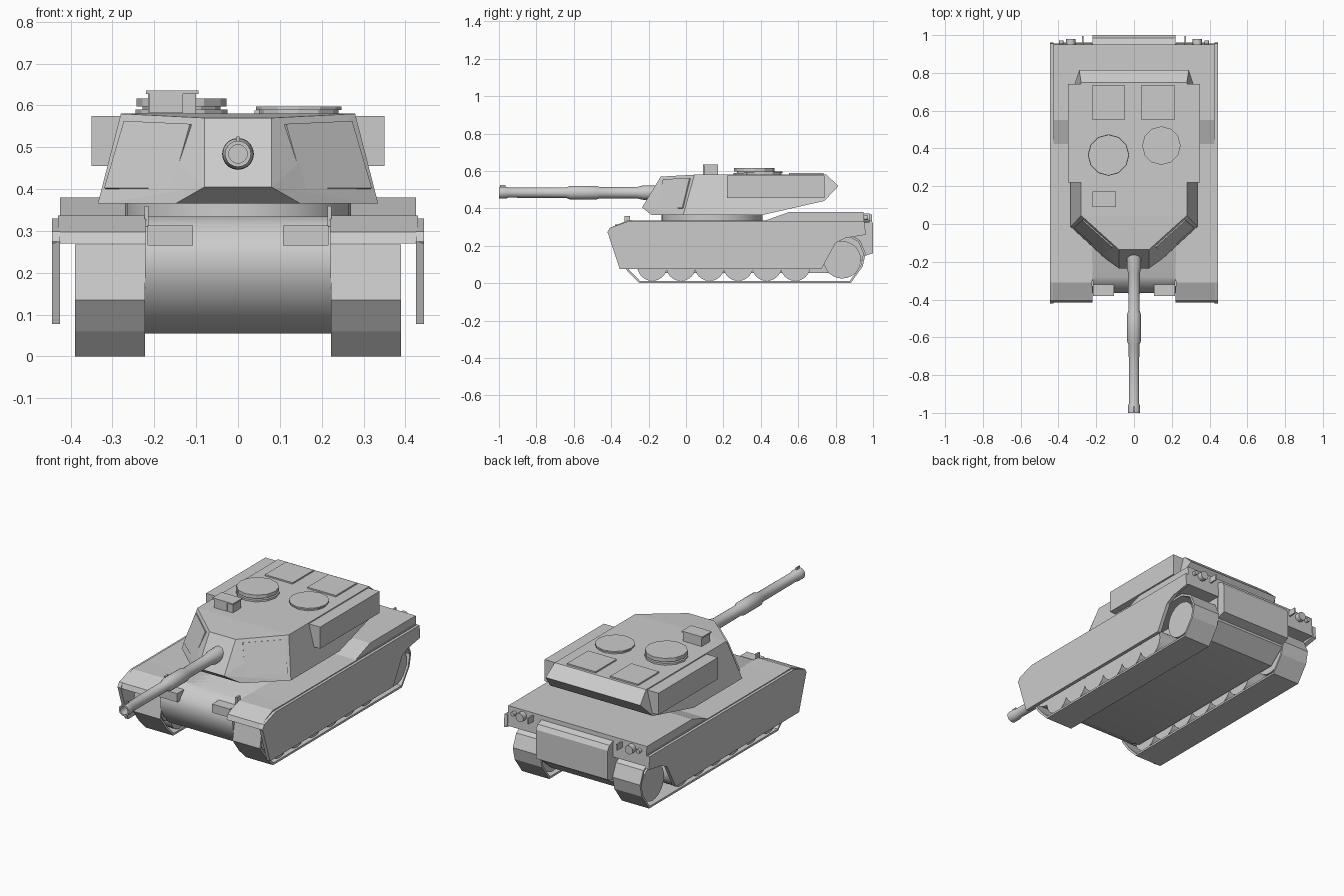
import bpy, bmesh, math
from mathutils import Vector, Matrix

if "Cube" in bpy.data.objects:
    bpy.data.objects.remove(bpy.data.objects["Cube"])

SIDES = (("left", 1), ("right", -1))


def finish(name, bm, smooth=None):
    bmesh.ops.recalc_face_normals(bm, faces=bm.faces)
    mesh = bpy.data.meshes.new(name)
    bm.to_mesh(mesh)
    bm.free()
    ob = bpy.data.objects.new(name, mesh)
    bpy.context.collection.objects.link(ob)
    if smooth:
        bpy.ops.object.select_all(action="DESELECT")
        ob.select_set(True)
        bpy.context.view_layer.objects.active = ob
        bpy.ops.object.shade_smooth_by_angle(angle=math.radians(smooth))
    return ob


def prism(name, profile, x0, x1, smooth=None, caps=True):
    """Extrude a (y, z) outline from x0 to x1."""
    bm = bmesh.new()
    a, b = [[bm.verts.new((x, y, z)) for y, z in profile] for x in (x0, x1)]
    if caps:
        bm.faces.new(a)
        bm.faces.new(b)
    for i in range(len(a)):
        j = (i + 1) % len(a)
        bm.faces.new((a[i], a[j], b[j], b[i]))
    return finish(name, bm, smooth)


def box(name, x0, x1, y0, y1, z0, z1):
    return prism(name, [(y0, z0), (y1, z0), (y1, z1), (y0, z1)], x0, x1)


def hull_of(name, points):
    bm = bmesh.new()
    for p in points:
        bm.verts.new(p)
    res = bmesh.ops.convex_hull(bm, input=bm.verts)
    bmesh.ops.delete(bm, geom=list(set(res["geom_interior"])), context="VERTS")
    bmesh.ops.dissolve_limit(bm, angle_limit=0.02, verts=bm.verts, edges=bm.edges)
    return finish(name, bm)


def cylinder(name, centre, r, depth, axis="Z", sides=24, r2=None):
    rot = {"X": Matrix.Rotation(math.pi / 2, 4, "Y"),
           "Y": Matrix.Rotation(math.pi / 2, 4, "X"), "Z": Matrix()}[axis]
    bm = bmesh.new()
    bmesh.ops.create_cone(bm, cap_ends=True, segments=sides, radius1=r,
                          radius2=r if r2 is None else r2, depth=depth,
                          matrix=Matrix.Translation(centre) @ rot)
    return finish(name, bm, 35 if sides > 12 else None)


# Lower hull with a rounded nose
prism("lower_hull", [(-0.28, 0.335), (-0.315, 0.315), (-0.35, 0.28), (-0.365, 0.24),
                     (-0.36, 0.19), (-0.335, 0.14), (-0.29, 0.09), (-0.22, 0.055),
                     (0.86, 0.055), (0.95, 0.13), (0.95, 0.335)], -0.222, 0.222, 35)
box("upper_hull", -0.43, 0.43, -0.28, 0.95, 0.27, 0.335)
prism("rear_deck", [(0.41, 0.33), (0.55, 0.38), (0.95, 0.38), (0.955, 0.27), (0.6, 0.27)],
      -0.425, 0.425)
prism("rear_grille", [(0.94, 0.36), (0.985, 0.345), (1.0, 0.32), (1.0, 0.16), (0.94, 0.14)],
      -0.22, 0.22)
cylinder("turret_ring", (0, 0.14, 0.35), 0.27, 0.04, sides=32)

# Running gear, skirts and fittings on both sides
fender = [(-0.415, 0.27), (-0.405, 0.297), (-0.31, 0.337), (-0.2, 0.335), (-0.2, 0.27)]
skirt = [(-0.42, 0.275), (-0.405, 0.298), (-0.31, 0.33), (0.955, 0.33), (0.96, 0.265),
         (0.87, 0.25), (0.80, 0.215), (0.725, 0.077), (-0.355, 0.077)]
track = [(-0.25, 0), (-0.31, 0.06), (-0.365, 0.135), (-0.34, 0.268), (0.86, 0.268),
         (0.93, 0.23), (0.96, 0.16), (0.945, 0.09), (0.88, 0)]
for side, s in SIDES:
    prism(side + "_fender", fender, s * 0.22, s * 0.43)
    hull_of(side + "_side_skirt",
            [(s * 0.425, y, z) for y, z in skirt[:6]] +
            [(s * 0.445, y, z - 0.006) for y, z in skirt[:6]]).hide_render = False
    prism(side + "_skirt_plate", skirt, s * 0.425, s * 0.445)
    belt = prism(side + "_track", track, s * 0.222, s * 0.39, caps=False)
    thick = belt.modifiers.new("thickness", "SOLIDIFY")
    thick.thickness = 0.012
    thick.offset = -1
    for i in range(6):
        cylinder(f"{side}_road_wheel_{i + 1}", (s * 0.305, -0.18 + 0.153 * i, 0.092),
                 0.08, 0.15, "X")
    cylinder(side + "_idler", (s * 0.305, -0.27, 0.165), 0.075, 0.15, "X")
    cylinder(side + "_sprocket", (s * 0.305, 0.835, 0.125), 0.1, 0.15, "X")
    box(side + "_headlight", s * 0.107, s * 0.216, -0.38, -0.32, 0.265, 0.313)
    box(side + "_lamp_guard", s * 0.214, s * 0.224, -0.33, -0.30, 0.31, 0.36)
    cylinder(side + "_tail_light", (s * 0.335, 0.965, 0.348), 0.024, 0.03, "Y", 16)
    cylinder(side + "_tail_light_small", (s * 0.385, 0.962, 0.35), 0.012, 0.02, "Y", 12)
    box(side + "_tow_hook", s * 0.268, s * 0.276, 0.95, 0.995, 0.335, 0.368)

# Turret shell
A, B, C = Vector((0.08, -0.135, 0.57)), Vector((0.28, 0.045, 0.58)), Vector((0.335, -0.015, 0.365))
shell = [A, B, C, (0.08, -0.235, 0.405), (0.15, -0.185, 0.365), (0.335, 0.41, 0.365),
         (0.28, 0.75, 0.58), (0.315, 0.74, 0.44), (0.29, 0.815, 0.52)]
hull_of("turret", [(s * x, y, z) for x, y, z in shell for _, s in SIDES])

# Cheek armour panels, lying on the sloped front faces
normal = (B - A).cross(C - A).normalized()
if normal.y > 0:
    normal.negate()


def cheek(x, z, lift):
    y = A.y - (normal.x * (x - A.x) + normal.z * (z - A.z)) / normal.y
    return Vector((x, y, z)) + normal * lift


outline = [(0.11, 0.553), (0.268, 0.56), (0.315, 0.4), (0.153, 0.4)]
for side, s in SIDES:
    pts = [cheek(x, z, lift) for x, z in outline for lift in (-0.01, 0.008)]
    hull_of(side + "_cheek_panel", [(s * p.x, p.y, p.z) for p in pts])
    box(side + "_stowage_bin", s * 0.26, s * 0.35, 0.22, 0.74, 0.455, 0.575)

# Gun barrel as a lathe of (radius, y) rings with a bored muzzle
rings = [(0.0, -0.9), (0.022, -0.9), (0.022, -1.0), (0.031, -1.0), (0.031, -0.96), (0.027, -0.95),
         (0.028, -0.64), (0.037, -0.62), (0.037, -0.48), (0.03, -0.46),
         (0.031, -0.26), (0.038, -0.23), (0.038, -0.14), (0.0, -0.14)]
bm = bmesh.new()
verts = [bm.verts.new((r, y, 0.484)) for r, y in rings]
edges = [bm.edges.new(pair) for pair in zip(verts, verts[1:])]
bmesh.ops.spin(bm, geom=verts + edges, cent=(0, 0, 0.484), axis=(0, 1, 0),
               angle=math.tau, steps=20)
bmesh.ops.remove_doubles(bm, verts=bm.verts, dist=0.0001)
finish("gun_barrel", bm, 35)
box("muzzle_sight", -0.004, 0.004, -0.995, -0.965, 0.51, 0.526)

# Roof: commander's cupola, loader's hatch, rear panels and sight
for label, r, z, depth in (("base", 0.11, 0.581, 0.018), ("neck", 0.093, 0.595, 0.014),
                           ("lid", 0.108, 0.607, 0.02)):
    cylinder("cupola_" + label, (-0.135, 0.365, z), r, depth, sides=12)
cylinder("loader_hatch_base", (0.145, 0.415, 0.583), 0.095, 0.014, sides=12)
cylinder("loader_hatch", (0.145, 0.415, 0.593), 0.102, 0.008, sides=12)
box("right_roof_panel", -0.22, -0.05, 0.55, 0.735, 0.57, 0.588)
box("left_roof_panel", 0.04, 0.215, 0.55, 0.735, 0.57, 0.588)
box("sight_housing", -0.215, -0.1, 0.098, 0.17, 0.57, 0.63)
box("sight_lid", -0.22, -0.094, 0.09, 0.172, 0.627, 0.635)
box("sight_window", -0.212, -0.132, 0.092, 0.1, 0.582, 0.628)
